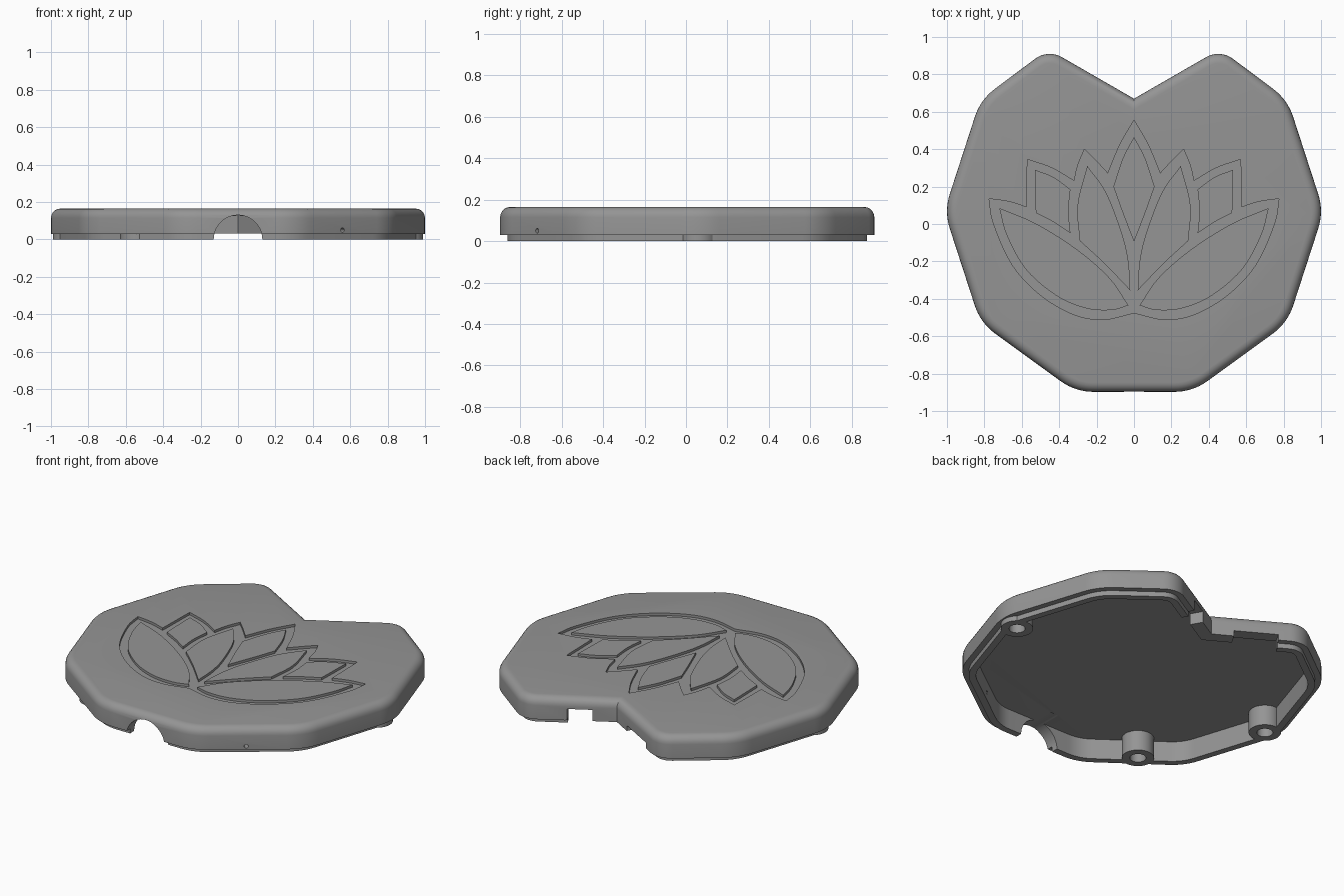
import bpy, bmesh, math
from mathutils import Vector, Matrix

if "Cube" in bpy.data.objects:
    bpy.data.objects.remove(bpy.data.objects["Cube"])

grey = bpy.data.materials.new("grey plastic")
grey.diffuse_color = (0.3, 0.3, 0.3, 1)
grey.use_nodes = True
grey.node_tree.nodes["Principled BSDF"].inputs["Base Color"].default_value = grey.diffuse_color


def finish(bm, name):
    bmesh.ops.recalc_face_normals(bm, faces=bm.faces)
    me = bpy.data.meshes.new(name)
    bm.to_mesh(me)
    bm.free()
    me.materials.append(grey)
    ob = bpy.data.objects.new(name, me)
    bpy.context.collection.objects.link(ob)
    return ob


def loft(rings, name, closed=False):
    """Skin a list of equal-length rings; cap the ends."""
    bm = bmesh.new()
    vs = [[bm.verts.new(p) for p in r] for r in rings]
    n = len(vs[0])
    pairs = list(zip(vs, vs[1:])) + ([(vs[-1], vs[0])] if closed else [])
    for a, b in pairs:
        for i in range(n):
            j = (i + 1) % n
            bm.faces.new((a[i], a[j], b[j], b[i]))
    if not closed:
        bm.faces.new(vs[0])
        bm.faces.new(vs[-1])
    return finish(bm, name)


def prism(pts, z0, z1, name):
    return loft([[(x, y, z) for x, y in pts] for z in (z0, z1)], name)


def circle(c, r, n=32):
    return [(c[0] + r * math.cos(2 * math.pi * i / n),
             c[1] + r * math.sin(2 * math.pi * i / n)) for i in range(n)]


def cut(ob, cutter):
    m = ob.modifiers.new("cut", 'BOOLEAN')
    m.operation, m.solver, m.object = 'DIFFERENCE', 'EXACT', cutter
    bpy.context.view_layer.objects.active = ob
    bpy.ops.object.modifier_apply(modifier=m.name)
    bpy.data.objects.remove(cutter)


# Leaf outline: regular decagon with a V notch at the back
R, YC = 1.015, 0.068
half = [(R * math.cos(math.radians(a)), YC + R * math.sin(math.radians(a)))
        for a in (-72, -36, 0, 36)] + [(0.46, 0.935)]
corners = half + [(0, 0.67)] + [(-x, y) for x, y in reversed(half)]
radii = [0.3] * 4 + [0.13, 0, 0.13] + [0.3] * 4


def outline(d, z):
    """Rounded outline moved inward by d."""
    P = [Vector(c) for c in corners]
    n, out = len(P), []
    for i in range(n):
        e0 = (P[i] - P[i - 1]).normalized()
        e1 = (P[(i + 1) % n] - P[i]).normalized()
        n0, n1 = Vector((-e0.y, e0.x)), Vector((-e1.y, e1.x))
        p = P[i] + (n0 + n1) * (d / (1 + n0.dot(n1)))
        if radii[i] == 0:
            out.append((p.x, p.y, z))
            continue
        r = radii[i] - d
        c = p + (n0 + n1) * (r / (1 + n0.dot(n1)))
        a0 = math.atan2(-n0.y, -n0.x)
        turn = e0.angle_signed(e1)
        turn = abs(turn)
        for k in range(9):
            a = a0 + turn * k / 8
            out.append((c.x + r * math.cos(a), c.y + r * math.sin(a), z))
    return out


# Hollow cover with stepped lip and rounded top edge
TOP, F = 0.165, 0.05
profile = [(0.075, 0.125), (0.075, 0), (0.035, 0), (0.035, 0.03), (0, 0.03)]
profile += [(F - F * math.cos(t), TOP - F + F * math.sin(t))
            for t in [math.pi / 2 * k / 5 for k in range(6)]]
cover = loft([outline(d, z) for d, z in profile], "cover")


def side(pts, steps=5):
    """Smooth curve through the points, last point left off."""
    if len(pts) == 2:
        return [pts[0]]
    P = [Vector(p) for p in pts]
    P = [2 * P[0] - P[1]] + P + [2 * P[-1] - P[-2]]
    out = []
    for a, b, c, d in zip(P, P[1:], P[2:], P[3:]):
        for k in range(steps):
            t = k / steps
            q = 0.5 * (2 * b + (c - a) * t + (2 * a - 5 * b + 4 * c - d) * t * t
                       + (3 * b - a - 3 * c + d) * t ** 3)
            out.append((q.x, q.y))
    return out


def shape(sides):
    return [p for s in sides for p in side(s)]


# Sunken lotus field
lotus = shape([
    [(0, .555), (.075, .425), (.14, .27)],
    [(.14, .27), (.2, .335), (.265, .40)],
    [(.265, .40), (.3, .315), (.32, .23)],
    [(.32, .23), (.44, .3), (.57, .345)],
    [(.57, .345), (.575, .09)],
    [(.575, .09), (.67, .12), (.775, .135)],
    [(.775, .135), (.75, 0), (.65, -.22), (.5, -.38), (.32, -.485), (.16, -.51), (0, -.475)],
])
lotus = [(-x, y) for x, y in lotus] + [(0, -.475)] + [p for p in reversed(lotus[1:])]
cut(cover, prism(lotus, 0.15, 0.25, "lotus_cutter"))

# Petals standing inside the field, level with the top
petals = {
    "inner_petal": [
        [(.25, .31), (.15, .17), (.065, -.05), (.03, -.2), (.02, -.355)],
        [(.02, -.355), (.16, -.21), (.29, -.09)],
        [(.29, -.09), (.302, .1), (.25, .31)]],
    "middle_petal": [
        [(.53, .29), (.43, .25), (.34, .185)],
        [(.34, .185), (.35, .07), (.34, -.05)],
        [(.34, -.05), (.43, .01), (.525, .06)],
        [(.525, .06), (.53, .29)]],
    "outer_petal": [
        [(.72, .085), (.52, .0), (.3, -.14), (.13, -.29), (.03, -.435)],
        [(.03, -.435), (.12, -.46), (.26, -.45), (.42, -.38), (.58, -.24), (.68, -.06), (.72, .085)]],
}
for name, sides in petals.items():
    for s, tag in ((1, "right"), (-1, "left")):
        prism([(s * x, y) for x, y in shape(sides)], 0.145, TOP, f"{name}_{tag}")
kite = side([(0, .465), (.06, .35), (.11, .2)]) + side([(.11, .2), (.06, .06), (0, -.095)]) + [(0, -.095)]
prism(kite + [(-x, y) for x, y in reversed(kite[1:-1])], 0.145, TOP, "centre_petal")


def turned_box(c, size, angle):
    bm = bmesh.new()
    bmesh.ops.create_cube(bm, size=1, matrix=Matrix.Translation(c)
                          @ Matrix.Rotation(angle, 4, 'Z') @ Matrix.Diagonal((*size, 1)))
    return finish(bm, "box_cutter")


def rod(c, axis, r, length, n):
    bm = bmesh.new()
    rot = Vector(axis).to_track_quat('Z', 'Y').to_matrix().to_4x4()
    bmesh.ops.create_cone(bm, cap_ends=True, segments=n, radius1=r, radius2=r,
                          depth=length, matrix=Matrix.Translation(c) @ rot)
    return finish(bm, "rod_cutter")


# Cable arch at the front and pin hole in the wall
cut(cover, rod((0, -0.9, 0), (0, 1, 0), 0.13, 0.4, 48))
cut(cover, rod((0.56, -0.72, 0.05), (0.588, -0.809, 0), 0.012, 0.3, 12))
# Lip gap and sockets in the notch walls
cut(cover, turned_box((0, 0.7, -0.05), (0.5, 0.4, 0.162), 0))
tilt = math.radians(30)
cut(cover, turned_box((0.18, 0.774, 0), (0.14, 0.25, 0.2), tilt))
cut(cover, turned_box((-0.22, 0.797, 0), (0.25, 0.25, 0.13), -tilt))

# Screw bosses with blind holes
for name, c in (("boss_right", (0.9, 0.06)), ("boss_left", (-0.9, 0.06)),
                ("boss_front", (-0.54, -0.61))):
    cut(cover, prism(circle(c, 0.045), -0.1, 0.1, "hole_cutter"))
    rings = [[(x, y, z) for x, y in circle(c, r)]
             for r, z in ((0.045, 0.1), (0.045, 0), (0.09, 0), (0.09, 0.127))]
    loft(rings, name)

# Smooth rounded surfaces, keep edges crisp
for ob in bpy.data.objects:
    ob.select_set(True)
bpy.context.view_layer.objects.active = cover
bpy.ops.object.shade_smooth_by_angle(angle=math.radians(30))
